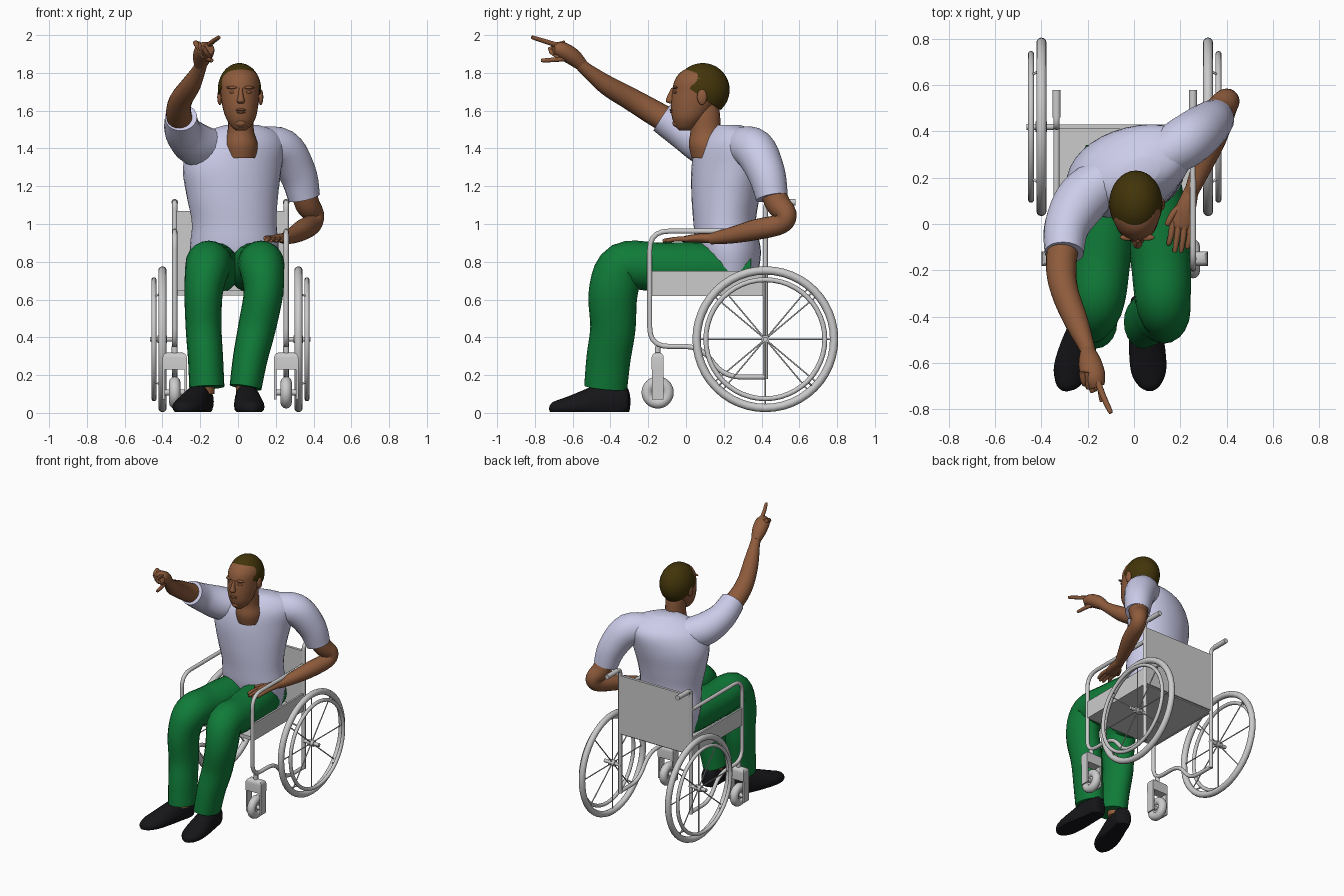
import bpy, bmesh
from math import sin, cos, pi, radians
from mathutils import Vector as V, Matrix

if "Cube" in bpy.data.objects:
    bpy.data.objects.remove(bpy.data.objects["Cube"])


def material(name, rgb):
    m = bpy.data.materials.new(name)
    m.diffuse_color = (*rgb, 1)
    m.use_nodes = True
    m.node_tree.nodes["Principled BSDF"].inputs["Base Color"].default_value = m.diffuse_color
    return m


SKIN = material("skin", (0.27, 0.105, 0.045))
SHIRT = material("shirt_cloth", (0.6, 0.6, 0.82))
PANTS = material("trouser_cloth", (0.005, 0.2, 0.04))
HAIR = material("hair", (0.055, 0.035, 0.003))
BLACK = material("shoe_leather", (0.008, 0.008, 0.01))


def finish(name, bm, mat=None):
    bmesh.ops.recalc_face_normals(bm, faces=bm.faces)
    me = bpy.data.meshes.new(name)
    bm.to_mesh(me)
    bm.free()
    me.shade_smooth()
    me.set_sharp_from_angle(angle=radians(40))
    ob = bpy.data.objects.new(name, me)
    bpy.context.collection.objects.link(ob)
    if mat:
        me.materials.append(mat)
    return ob


def spline(rows, steps):
    out = []
    for i in range(len(rows) - 1):
        a, b, c, d = (rows[max(0, min(len(rows) - 1, i + k))] for k in (-1, 0, 1, 2))
        for s in range(steps):
            t = s / steps
            out.append([0.5 * (2*q + (r-p)*t + (2*p-5*q+4*r-w)*t*t + (3*q-p-3*r+w)*t**3)
                        for p, q, r, w in zip(a, b, c, d)])
    return out + [list(rows[-1])]


def loft(name, rows, mat, flat=False, sides=20, steps=5, floor=False):
    """Elliptical sections x, y, z, half width, half depth, twist along a smooth path."""
    rows = [tuple(r) + (r[3],) * (len(r) == 4) for r in rows]
    rows = spline([r + (0,) * (6 - len(r)) for r in rows], steps)
    bm, rings = bmesh.new(), []
    for i, (x, y, z, a, b, ang) in enumerate(rows):
        t = V(rows[min(i+1, len(rows)-1)][:3]) - V(rows[max(i-1, 0)][:3])
        t = V((0, 0, 1)) if flat else t.normalized()
        u = V((cos(radians(ang)), sin(radians(ang)), 0))
        u = (u - t * u.dot(t)).normalized()
        w = t.cross(u)
        ring = []
        for k in range(sides):
            p = V((x, y, z)) + u * a * cos(2*pi*k/sides) + w * b * sin(2*pi*k/sides)
            if floor:
                p.z = max(p.z, 0.005)
            ring.append(bm.verts.new(p))
        rings.append(ring)
    for r, s in zip(rings, rings[1:]):
        for k in range(sides):
            bm.faces.new((r[k], r[(k+1) % sides], s[(k+1) % sides], s[k]))
    bm.faces.new(rings[0])
    bm.faces.new(rings[-1])
    return finish(name, bm, mat)


def ball(name, c, r, mat):
    bm = bmesh.new()
    bmesh.ops.create_uvsphere(bm, u_segments=20, v_segments=14, radius=1,
                              matrix=Matrix.Translation(c) @ Matrix.Diagonal((*r, 1)))
    return finish(name, bm, mat)


def box(name, lo, hi, bevel=0):
    lo, hi = V(lo), V(hi)
    bm = bmesh.new()
    bmesh.ops.create_cube(bm, size=1, matrix=Matrix.Translation((lo+hi)/2) @ Matrix.Diagonal((*(hi-lo), 1)))
    if bevel:
        bmesh.ops.bevel(bm, geom=[e for e in bm.edges if all(v.co.z > hi.z - 1e-4 for v in e.verts)],
                        offset=bevel, segments=4, profile=0.5, affect='EDGES')
    return finish(name, bm)


def tube(name, pts, r, corner=0.0):
    pts = [V(p) for p in pts]
    path = [pts[0]]
    for a, b, c in zip(pts, pts[1:], pts[2:]):
        d = min(corner, (a-b).length * 0.45, (c-b).length * 0.45)
        p, q = b + (a-b).normalized() * d, b + (c-b).normalized() * d
        path += [p*(1-t)**2 + b*2*t*(1-t) + q*t*t for t in (0, .2, .4, .6, .8, 1)]
    path.append(pts[-1])
    cu = bpy.data.curves.new(name, 'CURVE')
    cu.dimensions, cu.bevel_depth, cu.bevel_resolution, cu.use_fill_caps = '3D', r, 3, True
    sp = cu.splines.new('POLY')
    sp.points.add(len(path) - 1)
    for s, p in zip(sp.points, path):
        s.co = (*p, 1)
    sp.use_smooth = True
    ob = bpy.data.objects.new(name, cu)
    bpy.context.collection.objects.link(ob)


def ring(name, c, major, minor):
    bpy.ops.mesh.primitive_torus_add(location=c, rotation=(0, pi/2, 0), major_radius=major,
                                     minor_radius=minor, major_segments=48, minor_segments=12)
    bpy.context.object.name = name
    bpy.context.object.data.shade_smooth()


# Wheelchair, both sides
CX, WY, WZ = -0.04, 0.42, 0.39
for s in (-1, 1):
    X = lambda d: CX + s * d
    f = X(0.295)
    ring("tyre", (X(.36), WY, WZ), .364, .022)
    ring("hand_rim", (X(.405), WY, WZ), .315, .013)
    tube("axle", [(X(.285), WY, WZ), (X(.425), WY, WZ)], .013)
    tube("hub", [(X(.335), WY, WZ), (X(.385), WY, WZ)], .022)
    for k in range(8):
        a = radians(k * 45 + (k % 2) * s * 5)
        tube("spoke", [(X(.36), WY, WZ), (X(.36), WY + .35*cos(a), WZ + .35*sin(a))], .004)
    for k in range(4):
        a = pi/4 + k * pi/2
        tube("rim_link", [(X(.36), WY + .35*cos(a), WZ + .35*sin(a)),
                          (X(.405), WY + .315*cos(a), WZ + .315*sin(a))], .005)
    tube("side_frame", [(f, .42, .962), (f, -.192, .962), (f, -.192, .352), (f, .08, .352),
                        (f, .2, .19), (f, .42, .19)], .014, .1)
    tube("back_post", [(f, .42, .18), (f, .42, 1.115), (f, .5, 1.115)], .014, .05)
    tube("push_grip", [(f, .46, 1.115), (f, .58, 1.115)], .018)
    box("side_panel", (f-.007, -.19, .62), (f+.007, .42, .75))
    # Front caster
    ring("caster_tyre", (f, -.15, .108), .055, .03)
    tube("caster_hub", [(f-.062, -.15, .108), (f+.062, -.15, .108)], .016)
    tube("caster_disc", [(f-.014, -.15, .108), (f+.014, -.15, .108)], .045)
    box("fork_crown", (f-.064, -.182, .23), (f+.064, -.118, .32), .028)
    for e in (-1, 1):
        box("fork_blade", (f+e*.058-.006, -.18, .07), (f+e*.058+.006, -.12, .24))
    tube("caster_stem", [(f, -.15, .3), (f, -.15, .352)], .016)
box("seat", (CX-.295, -.19, .622), (CX+.295, .42, .648))
box("backrest", (CX-.29, .41, .63), (CX+.29, .43, 1.07))

# Trousers
loft("right_trouser_leg", [(-.10, .33, .75, .11), (-.12, .1, .765, .132, .135), (-.145, -.15, .772, .13, .13),
     (-.16, -.33, .775, .12, .128), (-.182, -.385, .64, .102, .13), (-.182, -.387, .45, .095, .12),
     (-.172, -.41, .29, .093, .117), (-.165, -.425, .135, .093, .114)], PANTS)
loft("left_trouser_leg", [(.06, .33, .75, .11), (.085, .1, .765, .132, .135), (.115, -.15, .772, .13, .13),
     (.125, -.33, .775, .12, .128), (.135, -.385, .64, .105, .13), (.1, -.387, .45, .1, .12),
     (.065, -.41, .29, .092, .117), (.04, -.425, .135, .085, .114)], PANTS)

# Shoes
for name, hx, tx in (("right_shoe", -.175, -.30), ("left_shoe", .04, .07)):
    at = lambda t: hx + (tx - hx) * t
    loft(name, [(at(0), -.305, .06, .03, .05), (at(.05), -.325, .06, .055, .085), (at(.25), -.42, .06, .065, .1),
         (at(.55), -.54, .04, .078, .078), (at(.8), -.64, .03, .075, .05), (at(.96), -.7, .025, .045, .034),
         (at(1), -.722, .025, .012, .015)], BLACK, floor=True)
    loft("ankle", [(hx, -.41, .1, .05), (hx, -.41, .25, .055)], SKIN)

# Shirt
loft("shirt_body", [(-.02, .24, .68, .2, .13), (-.02, .225, .85, .235, .172), (-.02, .205, 1, .225, .165, 5),
     (-.03, .21, 1.15, .245, .178, 12), (-.03, .225, 1.3, .27, .185, 20), (0, .24, 1.42, .265, .165, 25),
     (.02, .235, 1.49, .195, .11, 25), (.02, .22, 1.525, .09, .06, 25)], SHIRT, flat=True, sides=32)
loft("right_sleeve", [(-.1, .21, 1.39, .1), (-.22, .11, 1.42, .115), (-.29, -.01, 1.49, .098),
                      (-.302, -.125, 1.565, .085)], SHIRT)
loft("left_sleeve", [(.1, .28, 1.41, .1), (.23, .36, 1.395, .112), (.315, .425, 1.27, .1),
                     (.35, .455, 1.14, .085)], SHIRT)

# Right arm, raised and pointing
loft("right_arm", [(-.3, -.05, 1.52, .07), (-.315, -.18, 1.595, .066), (-.3, -.29, 1.66, .06),
     (-.25, -.42, 1.735, .052), (-.205, -.53, 1.82, .035), (-.195, -.57, 1.86, .034)], SKIN)
loft("right_palm", [(-.2, -.55, 1.84, .033), (-.19, -.6, 1.885, .05, .045), (-.175, -.66, 1.92, .052, .045),
                    (-.16, -.705, 1.925, .035, .03)], SKIN)


def finger(name, a, b, c, r=.013):
    loft(name, [(*a, r*1.1), (*b, r), (*c, r*.8), (*(V(c) + (V(c)-V(b)).normalized() * .008), r*.25)],
         SKIN, sides=10, steps=3)


finger("pointing_finger", (-.165, -.66, 1.94), (-.135, -.74, 1.965), (-.103, -.81, 1.987))
finger("right_thumb", (-.175, -.6, 1.88), (-.15, -.69, 1.87), (-.14, -.76, 1.866))
for k in range(3):
    x, z = -.19 - .017 * k, 1.945 + .007 * k
    finger("curled_finger", (x, -.64, z), (x + .01, -.72 + .015*k, z - .02), (x + .04, -.68, 1.885))

# Left arm, hand resting on the thigh
loft("left_arm", [(.335, .44, 1.22, .066), (.365, .485, 1.11, .066), (.4, .53, 1.05, .056), (.39, .5, 1.0, .054),
     (.345, .37, .97, .055), (.29, .24, .94, .043), (.245, .13, .922, .03)], SKIN)
loft("left_palm", [(.25, .15, .923, .03, .026), (.225, .07, .925, .043, .024), (.205, 0, .92, .047, .018),
                   (.2, -.02, .918, .04, .012)], SKIN)
for k in range(4):
    finger("left_finger", (.168 + .025*k, .01, .92), (.16 + .027*k, -.05, .92),
           (.15 + .027*k, -.085 - .03*(k in (1, 2)) - .015*(k == 3), .912))
finger("left_thumb", (.215, .09, .92), (.17, .045, .925), (.145, -.0, .925), .015)

# Neck, head and face
loft("neck", [(.015, .13, 1.35, .085, .1), (.015, .115, 1.42, .09, .1), (.015, .105, 1.49, .07, .082),
              (.015, .1, 1.58, .066, .08), (.015, .1, 1.64, .06, .07)], SKIN, flat=True)
loft("head", [(.015, -.005, 1.495, .025, .03), (.015, .002, 1.515, .05, .056), (.015, .015, 1.56, .078, .088),
     (.012, .035, 1.62, .094, .115), (.01, .06, 1.69, .103, .135), (.01, .075, 1.76, .104, .135),
     (.01, .08, 1.81, .075, .1), (.01, .08, 1.835, .02, .03)], SKIN, flat=True, sides=28)
loft("nose", [(.015, -.064, 1.72, .01, .014), (.015, -.08, 1.68, .014, .018), (.015, -.085, 1.65, .021, .022),
              (.015, -.075, 1.638, .012, .012)], SKIN, flat=True, sides=12)
ball("upper_lip", (.015, -.075, 1.604), (.027, .012, .007), SKIN)
ball("lower_lip", (.015, -.073, 1.592), (.024, .012, .007), SKIN)
ball("chin", (.015, -.042, 1.535), (.032, .03, .025), SKIN)
for s in (-1, 1):
    ball("ear", (.012 + s*.108, .085, 1.672), (.014, .026, .042), SKIN)
    ball("brow", (.014 + s*.042, -.058, 1.722), (.033, .014, .008), SKIN)
    ball("eye", (.014 + s*.04, -.056, 1.698), (.018, .012, .008), SKIN)

# Hair cap cut from an ellipsoid along the hairline
bm = bmesh.new()
bmesh.ops.create_uvsphere(bm, u_segments=32, v_segments=24, radius=1,
    matrix=Matrix.Translation((.008, .088, 1.71)) @ Matrix.Diagonal((.115, .143, .142, 1)))
bmesh.ops.bisect_plane(bm, geom=bm.verts[:] + bm.edges[:] + bm.faces[:], plane_co=(0, -.05, 1.765),
                       plane_no=(0, .7, 1), clear_inner=True)
bmesh.ops.holes_fill(bm, edges=[e for e in bm.edges if e.is_boundary], sides=0)
finish("hair", bm, HAIR)
